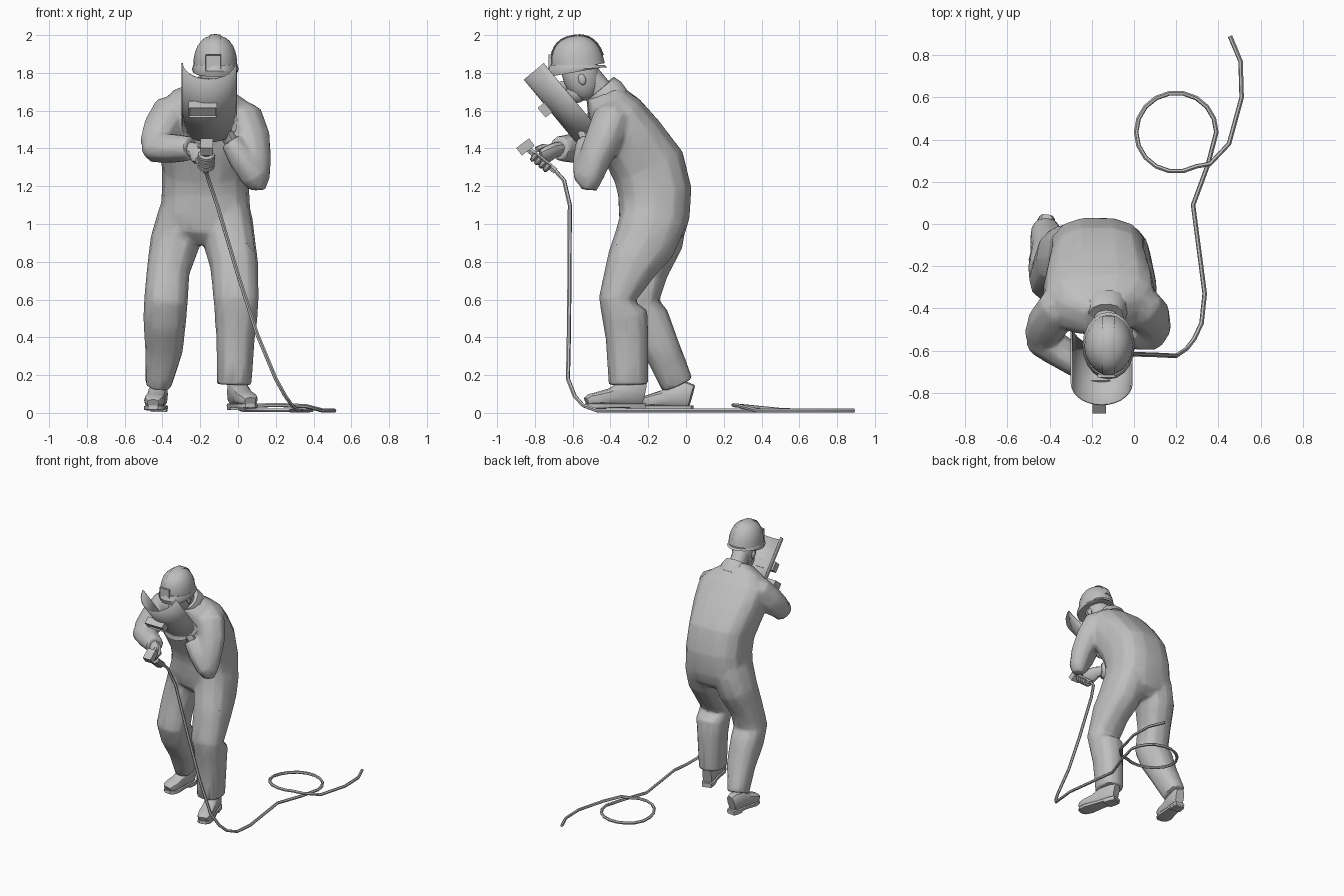
import bpy
import bmesh
from math import sin, cos, pi, radians
from mathutils import Matrix, Vector

default_cube = bpy.data.objects.get("Cube")
if default_cube:
    bpy.data.objects.remove(default_cube, do_unlink=True)

grey = bpy.data.materials.new("plain_grey")
grey.use_nodes = True
tone = (0.52, 0.52, 0.52, 1)
grey.diffuse_color = tone
for node in grey.node_tree.nodes:
    if node.type == 'BSDF_PRINCIPLED':
        node.inputs["Base Color"].default_value = tone


def activate(ob):
    bpy.ops.object.select_all(action='DESELECT')
    ob.select_set(True)
    bpy.context.view_layer.objects.active = ob


def finish(name, bm, matrix=None, angle=35):
    """Turn a bmesh into a shaded grey object."""
    if matrix is not None:
        bm.transform(matrix)
    bmesh.ops.recalc_face_normals(bm, faces=bm.faces)
    mesh = bpy.data.meshes.new(name)
    bm.to_mesh(mesh)
    bm.free()
    mesh.materials.append(grey)
    ob = bpy.data.objects.new(name, mesh)
    bpy.context.collection.objects.link(ob)
    activate(ob)
    bpy.ops.object.shade_smooth_by_angle(angle=radians(angle))
    return ob


def signed_power(value, power):
    return abs(value) ** power * (1 if value > 0 else -1)


def loft(name, sections, ref=(1, 0, 0), sides=12, power=0.85, matrix=None):
    """Skin rings of (x, y, z, half width, half depth) set square to their path."""
    bm = bmesh.new()
    ref = Vector(ref)
    centres = [Vector(s[:3]) for s in sections]
    rings = []
    for i, s in enumerate(sections):
        along = (centres[min(i + 1, len(centres) - 1)] - centres[max(i - 1, 0)]).normalized()
        u = (ref - ref.dot(along) * along).normalized()
        v = along.cross(u)
        turns = [2 * pi * k / sides for k in range(sides)]
        rings.append([bm.verts.new(centres[i] + u * signed_power(cos(a), power) * s[3]
                                   + v * signed_power(sin(a), power) * s[4]) for a in turns])
    for low, high in zip(rings, rings[1:]):
        for k in range(sides):
            n = (k + 1) % sides
            bm.faces.new((low[k], low[n], high[n], high[k]))
    bm.faces.new(rings[0][::-1])
    bm.faces.new(rings[-1])
    return finish(name, bm, matrix)


def tube(name, points, radius):
    """Round wire through the points."""
    curve = bpy.data.curves.new(name, 'CURVE')
    curve.dimensions = '3D'
    curve.bevel_depth = radius
    curve.bevel_resolution = 1
    curve.use_fill_caps = True
    spline = curve.splines.new('POLY')
    spline.points.add(len(points) - 1)
    for target, p in zip(spline.points, points):
        target.co = Vector(p).to_4d()
    curve.materials.append(grey)
    ob = bpy.data.objects.new(name, curve)
    bpy.context.collection.objects.link(ob)
    activate(ob)
    bpy.ops.object.convert(target='MESH')
    bpy.ops.object.shade_smooth_by_angle(angle=radians(50))


def ball(name, centre, size, tilt=0):
    bm = bmesh.new()
    bmesh.ops.create_uvsphere(bm, u_segments=14, v_segments=9, radius=1)
    place = Matrix.Translation(centre) @ Matrix.Rotation(radians(tilt), 4, 'X') @ Matrix.Diagonal((*size, 1))
    finish(name, bm, place)


def box(name, centre, size, tilt=0, matrix=None, inset=0):
    """Box tilted about x; an inset sinks a panel in its -y side."""
    bm = bmesh.new()
    bmesh.ops.create_cube(bm, size=1)
    bmesh.ops.scale(bm, vec=size, verts=bm.verts)
    if inset:
        front = [f for f in bm.faces if f.normal.y < -0.9]
        bmesh.ops.inset_region(bm, faces=front, thickness=inset, depth=-inset)
    bm.transform(Matrix.Translation(centre) @ Matrix.Rotation(radians(tilt), 4, 'X'))
    finish(name, bm, matrix)


# Overalls: body and legs
cloth = [loft("overalls", [
    (-0.18, -0.17, 0.89, 0.09, 0.1), (-0.175, -0.172, 0.95, 0.19, 0.168),
    (-0.172, -0.168, 1.04, 0.24, 0.19), (-0.172, -0.165, 1.17, 0.232, 0.198),
    (-0.172, -0.197, 1.3, 0.232, 0.2), (-0.168, -0.292, 1.45, 0.262, 0.18),
    (-0.163, -0.372, 1.575, 0.268, 0.155), (-0.155, -0.42, 1.655, 0.205, 0.115),
    (-0.14, -0.45, 1.71, 0.1, 0.088)], sides=14, power=0.75)]
cloth.append(loft("right_leg", [
    (-0.265, -0.165, 1.16, 0.12, 0.16), (-0.295, -0.16, 1.02, 0.137, 0.167),
    (-0.335, -0.165, 0.9, 0.132, 0.148), (-0.37, -0.215, 0.75, 0.114, 0.12),
    (-0.382, -0.255, 0.59, 0.116, 0.115), (-0.388, -0.205, 0.49, 0.114, 0.12),
    (-0.392, -0.125, 0.33, 0.1, 0.098), (-0.422, -0.045, 0.15, 0.07, 0.087)]))
cloth.append(loft("left_leg", [
    (-0.08, -0.165, 1.16, 0.12, 0.165), (-0.06, -0.175, 1.02, 0.137, 0.177),
    (-0.045, -0.22, 0.9, 0.137, 0.167), (-0.02, -0.29, 0.78, 0.128, 0.137),
    (-0.01, -0.365, 0.6, 0.12, 0.097), (-0.01, -0.322, 0.51, 0.114, 0.122),
    (-0.013, -0.312, 0.4, 0.102, 0.114), (-0.02, -0.305, 0.15, 0.092, 0.105)]))

# Sleeves
right_bend, left_bend = (-0.35, -0.48, 0.39), (-0.68, 0.69, -0.3)
cloth.append(loft("right_upper_arm", [
    (-0.29, -0.36, 1.63, 0.07, 0.07), (-0.35, -0.39, 1.585, 0.105, 0.105),
    (-0.4, -0.46, 1.5, 0.102, 0.102), (-0.44, -0.53, 1.42, 0.082, 0.08),
    (-0.45, -0.56, 1.38, 0.047, 0.047)], right_bend, 10))
cloth.append(loft("right_forearm", [
    (-0.492, -0.52, 1.4, 0.045, 0.045), (-0.45, -0.54, 1.405, 0.078, 0.078),
    (-0.35, -0.605, 1.4, 0.076, 0.076), (-0.25, -0.673, 1.4, 0.063, 0.063)], right_bend, 10))
cloth.append(loft("left_upper_arm", [
    (-0.02, -0.35, 1.61, 0.07, 0.07), (0.03, -0.39, 1.555, 0.1, 0.105),
    (0.07, -0.43, 1.46, 0.092, 0.1), (0.09, -0.485, 1.34, 0.08, 0.087),
    (0.1, -0.51, 1.24, 0.066, 0.067), (0.1, -0.515, 1.18, 0.042, 0.042)], left_bend, 10))
cloth.append(loft("left_forearm", [
    (0.12, -0.51, 1.2, 0.042, 0.042), (0.09, -0.52, 1.25, 0.074, 0.072),
    (0.02, -0.525, 1.35, 0.07, 0.07), (-0.04, -0.525, 1.44, 0.054, 0.054)], left_bend, 10))

# Weld the cloth pieces into one faceted skin
for piece in cloth:
    piece.select_set(True)
bpy.context.view_layer.objects.active = cloth[0]
bpy.ops.object.join()
weld = cloth[0].modifiers.new("weld", 'REMESH')
weld.mode = 'VOXEL'
weld.voxel_size = 0.011
relax = cloth[0].modifiers.new("relax", 'SMOOTH')
relax.iterations = 5
facets = cloth[0].modifiers.new("facets", 'DECIMATE')
facets.ratio = 0.06
bpy.ops.object.convert(target='MESH')
bpy.ops.object.shade_smooth_by_angle(angle=radians(40))

# Collar, neck and head
loft("collar", [
    (-0.137, -0.395, 1.65, 0.11, 0.105), (-0.137, -0.425, 1.69, 0.105, 0.105),
    (-0.135, -0.45, 1.72, 0.085, 0.092)], sides=14)
loft("neck", [(-0.135, -0.43, 1.68, 0.06, 0.065), (-0.125, -0.53, 1.8, 0.06, 0.065)])
ball("head", (-0.12, -0.555, 1.79), (0.08, 0.1, 0.14), 15)
ball("jaw", (-0.125, -0.58, 1.695), (0.052, 0.055, 0.055), 25)
ball("nose", (-0.125, -0.65, 1.73), (0.016, 0.022, 0.03), 30)
for side, name in ((-1, "right_ear"), (1, "left_ear")):
    ball(name, (-0.12 + side * 0.08, -0.55, 1.765), (0.012, 0.02, 0.03), 15)

# Hard hat: squarish dome with brim, low central band and front bracket
hat = Matrix.Translation((-0.12, -0.57, 1.827)) @ Matrix.Rotation(radians(10), 4, 'X')
wide, deep, tall, square = 0.117, 0.142, 0.172, 0.84
bm = bmesh.new()
bmesh.ops.create_uvsphere(bm, u_segments=20, v_segments=14, radius=1)
bmesh.ops.bisect_plane(bm, geom=bm.verts[:] + bm.edges[:] + bm.faces[:],
                       plane_co=(0, 0, 0), plane_no=(0, 0, -1), clear_outer=True)
for v in bm.verts:
    reach = max(v.co.xy.length, 0.001) ** (square - 1)
    v.co = (v.co.x * reach * wide, v.co.y * reach * deep, max(v.co.z, 0) ** square * tall)
finish("hat_shell", bm, hat, 40)
loft("hat_brim", [(0, -0.008, -0.02, 0.119, 0.154), (0, -0.008, -0.006, 0.124, 0.16),
                  (0, -0.004, 0.016, 0.117, 0.146)], sides=20, power=1, matrix=hat)
loft("hat_band", [(0, deep * signed_power(cos(a), square), tall * sin(a) ** square, 0.03, 0.005)
                  for a in (pi * k / 16 for k in range(1, 16))], sides=8, power=0.6, matrix=hat)
box("hat_bracket", (-0.012, -0.142, 0.052), (0.082, 0.016, 0.085), -10, hat, 0.004)

# Welding shield: curved plate with a raised window, held in front of the face
along, out = Vector((0, -0.64, 0.77)), Vector((0, -0.77, -0.64))
hub = Vector((-0.153, -0.616, 1.686))
bm = bmesh.new()
rows = []
for end in (-0.215, 0, 0.215):
    rows.append([bm.verts.new(hub + along * end + out * 0.133 * cos(t) + Vector((0.143 * sin(t), 0, 0)))
                 for t in (pi * (k / 14 - 0.5) for k in range(15))])
for low, high in zip(rows, rows[1:]):
    for k in range(14):
        bm.faces.new((low[k], low[k + 1], high[k + 1], high[k]))
shield = finish("face_shield", bm)
plate = shield.modifiers.new("thickness", 'SOLIDIFY')
plate.thickness = 0.008
plate.offset = 0
box("shield_window", hub + out * 0.148 + along * 0.02 + Vector((-0.033, 0, 0)), (0.15, 0.056, 0.066), 40, inset=0.01)
tube("shield_handle", [hub + out * 0.13 - along * 0.06, hub + out * 0.07 - along * 0.09,
                       hub + out * 0.07 - along * 0.17, hub + out * 0.13 - along * 0.2], 0.012)

# Hands
loft("right_hand", [
    (-0.26, -0.665, 1.4, 0.035, 0.035), (-0.225, -0.7, 1.39, 0.034, 0.044),
    (-0.2, -0.74, 1.365, 0.032, 0.056), (-0.19, -0.77, 1.355, 0.022, 0.045)], right_bend, 10)
loft("left_hand", [
    (-0.035, -0.52, 1.435, 0.035, 0.035), (-0.065, -0.535, 1.48, 0.042, 0.03),
    (-0.1, -0.555, 1.52, 0.042, 0.03), (-0.12, -0.565, 1.54, 0.025, 0.02)], left_bend, 10)

# Torch: crosswise head, grip, and the fingers closed round the grip
grip_start, grip_end = Vector((-0.165, -0.84, 1.4)), Vector((-0.17, -0.69, 1.28))
tube("torch_grip", [grip_start, grip_end], 0.018)
box("torch_head", (-0.165, -0.85, 1.408), (0.065, 0.085, 0.05), 37)
lift = Vector((0, 0.62, 0.78))
for finger in range(4):
    root = grip_start.lerp(grip_end, 0.3 + 0.15 * finger)
    bend = [root + Vector((-0.032 * cos(a), 0, 0)) - lift * 0.027 * sin(a)
            for a in (pi * k / 5 - 0.5 for k in range(7))]
    tube("right_finger", bend, 0.0155)
tube("right_thumb", [(-0.215, -0.71, 1.4), (-0.19, -0.755, 1.41), (-0.165, -0.79, 1.395)], 0.016)


# Boots
def boot(name, heel, toe, ground):
    heel, toe = Vector((*heel, ground)), Vector((*toe, ground))
    across = (toe - heel).cross(Vector((0, 0, 1)))

    def layer(part, rows, power):
        loft(part, [(*(heel.lerp(toe, t) + Vector((0, 0, (low + top) / 2))), half, (top - low) / 2)
                    for t, half, low, top in rows], across, 12, power)
    layer(name + "_upper", [(0.02, 0.034, 0.025, 0.145), (0.12, 0.046, 0.025, 0.16),
                            (0.4, 0.048, 0.025, 0.15), (0.58, 0.05, 0.025, 0.115),
                            (0.8, 0.055, 0.025, 0.096), (0.93, 0.047, 0.025, 0.085),
                            (0.99, 0.03, 0.025, 0.068)], 0.7)
    layer(name + "_sole", [(0, 0.034, 0.012, 0.035), (0.1, 0.046, 0.012, 0.035),
                           (0.45, 0.046, 0.012, 0.035), (0.78, 0.058, 0.008, 0.035),
                           (0.94, 0.046, 0.008, 0.035), (1, 0.026, 0.012, 0.035)], 0.35)
    layer(name + "_heel", [(0.01, 0.036, 0, 0.02), (0.1, 0.044, 0, 0.02), (0.28, 0.044, 0, 0.02)], 0.35)


boot("right_boot", (-0.412, 0.035), (-0.45, -0.235), 0.005)
boot("left_boot", (-0.025, -0.22), (0.065, -0.53), 0.015)

# Hose: drops from the grip, then runs along the floor with one loop
drop = [grip_end, (-0.155, -0.645, 1.23), (-0.11, -0.615, 1.1), (0, -0.617, 0.73),
        (0.1, -0.62, 0.42), (0.2, -0.625, 0.18), (0.25, -0.59, 0.09), (0.285, -0.545, 0.04)]
floor_run = [(0.32, -0.47), (0.335, -0.33), (0.28, 0.09), (0.35, 0.28)]
loop = [(0.2 + 0.19 * cos(a), 0.435 + 0.187 * sin(a)) for a in (pi * k / 9 for k in range(16))]
tail = [(0.36, 0.285), (0.45, 0.38), (0.51, 0.6), (0.505, 0.77), (0.455, 0.89)]
route = drop + [(*p, 0.012) for p in floor_run]
route += [(x, y, 0.014 + 0.1 * max(0, 0.52 - y) * (x < 0.33)) for x, y in loop]
route += [(*p, 0.036 if i == 0 else 0.012) for i, p in enumerate(tail)]
tube("hose", route, 0.011)
